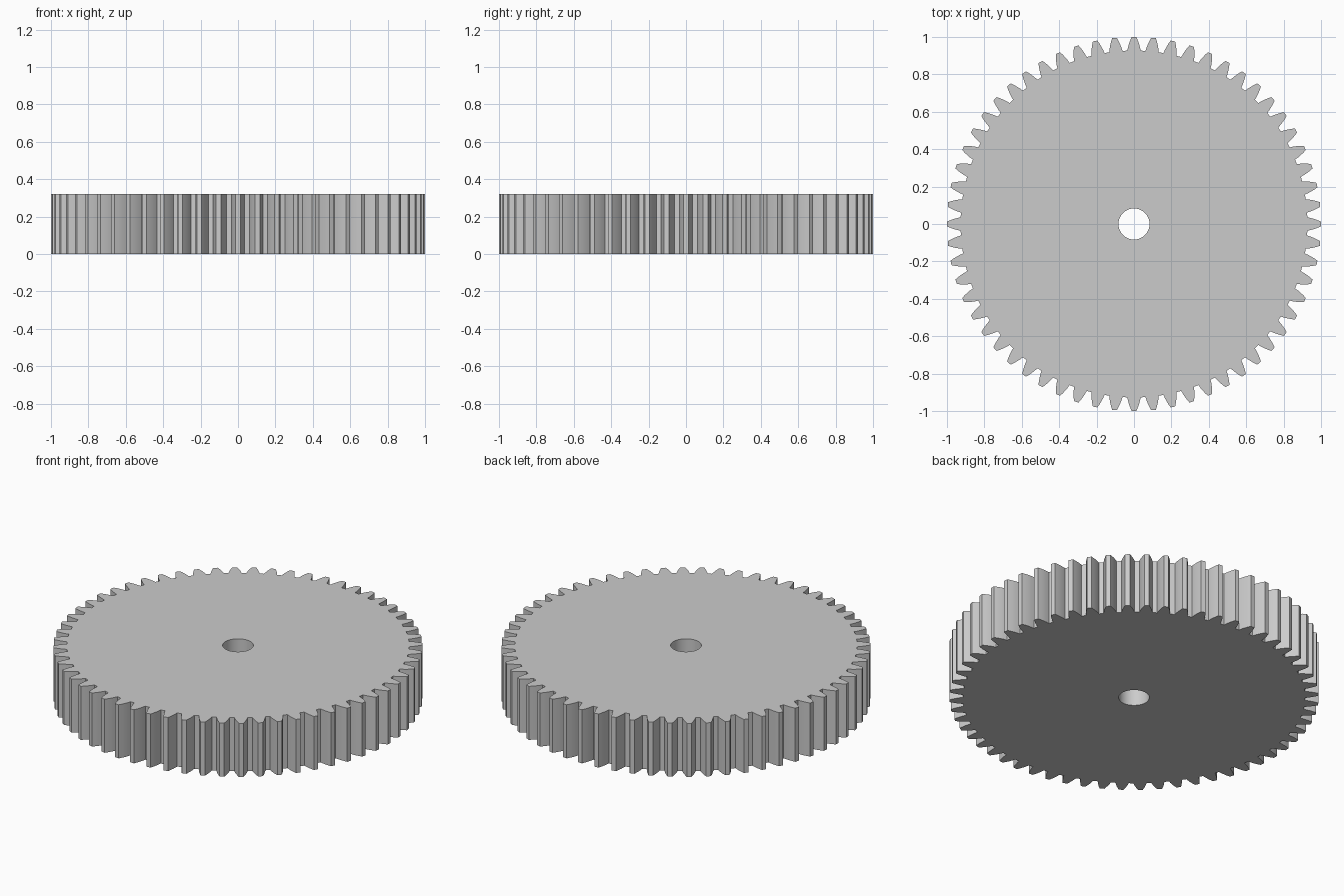
import bpy, bmesh
from math import pi, cos, sin, tan, acos, radians

if "Cube" in bpy.data.objects:
    bpy.data.objects.remove(bpy.data.objects["Cube"])

TEETH = 60
HEIGHT = 0.32
R_TIP = 1.0
MODULE = 2 * R_TIP / (TEETH + 2)
R_PITCH = MODULE * TEETH / 2
R_ROOT = R_TIP - 2.25 * MODULE
R_BORE = 0.083
R_BASE = R_PITCH * cos(radians(20))


def inv(a):
    return tan(a) - a


def half_angle(r):
    """Half of the tooth's angular width at radius r (involute flank)."""
    return pi / (2 * TEETH) + inv(radians(20)) - inv(acos(R_BASE / r))


# One tooth outline, repeated around the rim
STEPS = 4
radii = [R_ROOT + (R_TIP - R_ROOT) * i / STEPS for i in range(STEPS + 1)]
flank = [(r, half_angle(r)) for r in radii]
tooth = [(r, -a) for r, a in flank] + [(R_TIP, 0)] + [(r, a) for r, a in reversed(flank)]
outline = [(r, a + 2 * pi * t / TEETH) for t in range(TEETH) for r, a in tooth]
bore = [(R_BORE, 2 * pi * i / 64) for i in range(64)]

# Fill the face between rim and bore, then extrude to full thickness
bm = bmesh.new()
edges = []
for ring in (outline, bore):
    vs = [bm.verts.new((r * cos(a), r * sin(a), 0)) for r, a in ring]
    edges += [bm.edges.new((vs[i - 1], vs[i])) for i in range(len(vs))]
bmesh.ops.triangle_fill(bm, edges=edges, use_beauty=True)
ext = bmesh.ops.extrude_face_region(bm, geom=bm.faces[:], use_keep_orig=True)
top = [v for v in ext["geom"] if isinstance(v, bmesh.types.BMVert)]
bmesh.ops.translate(bm, verts=top, vec=(0, 0, HEIGHT))
bmesh.ops.recalc_face_normals(bm, faces=bm.faces[:])

mesh = bpy.data.meshes.new("spur_gear")
bm.to_mesh(mesh)
bm.free()
gear = bpy.data.objects.new("spur_gear", mesh)
bpy.context.collection.objects.link(gear)
bpy.context.view_layer.objects.active = gear
gear.select_set(True)
bpy.ops.object.shade_smooth_by_angle(angle=radians(25))
